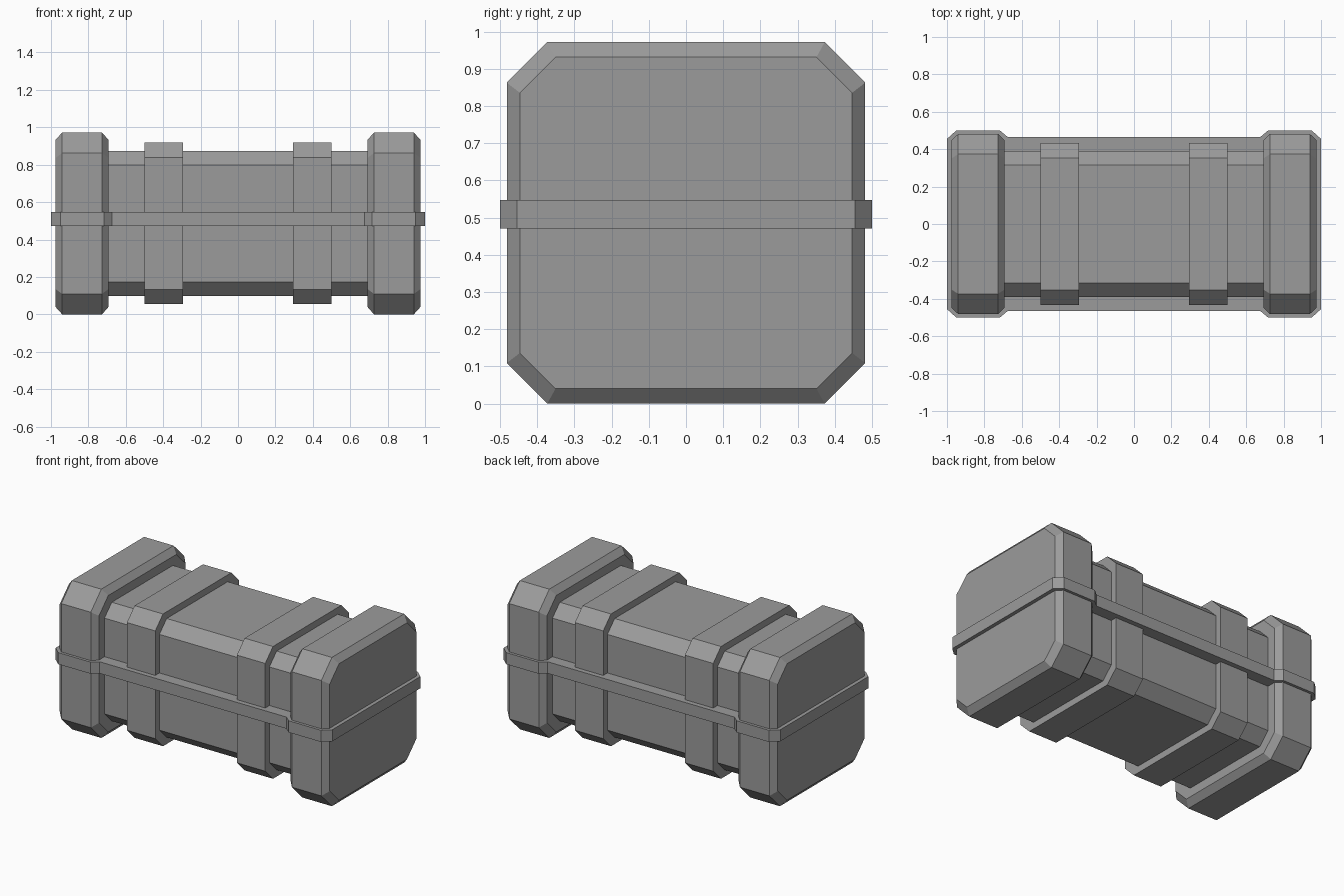
import bpy
import bmesh

cube = bpy.data.objects.get("Cube")
if cube:
    bpy.data.objects.remove(cube, do_unlink=True)

# Single material
grey = bpy.data.materials.new("mid_grey")
grey.use_nodes = True
colour = (0.33, 0.33, 0.33, 1)
grey.diffuse_color = colour
grey.node_tree.nodes["Principled BSDF"].inputs["Base Color"].default_value = colour

MID_Z = 0.486


def octagon(half_y, half_z, cut):
    """Rectangle with chamfered corners, as (y, z) points around the centre."""
    quarter = [(half_y, half_z - cut), (half_y - cut, half_z)]
    top = quarter + [(-y, z) for y, z in reversed(quarter)]
    return top + [(-y, -z) for y, z in top]


def loft(name, rings):
    """Skin a list of equal-length point rings and cap both ends."""
    bm = bmesh.new()
    loops = [[bm.verts.new(p) for p in ring] for ring in rings]
    n = len(loops[0])
    for a, b in zip(loops, loops[1:]):
        for i in range(n):
            j = (i + 1) % n
            bm.faces.new((a[i], a[j], b[j], b[i]))
    bm.faces.new(loops[0])
    bm.faces.new(loops[-1])
    bmesh.ops.recalc_face_normals(bm, faces=bm.faces)
    mesh = bpy.data.meshes.new(name)
    bm.to_mesh(mesh)
    bm.free()
    mesh.materials.append(grey)
    obj = bpy.data.objects.new(name, mesh)
    bpy.context.collection.objects.link(obj)
    return obj


def x_loft(name, sections):
    """Loft octagons along x; each section is (x, half_y, half_z, cut)."""
    return loft(name, [[(x, y, MID_Z + z) for y, z in octagon(hy, hz, c)]
                       for x, hy, hz, c in sections])


# Long chamfered body
x_loft("body", [(x, 0.39, 0.388, 0.075) for x in (-0.75, 0.75)])

for side, s in (("left", 1), ("right", -1)):
    # Raised strap around the body
    x_loft(side + "_strap", [(s * x, 0.433, 0.432, 0.08) for x in (0.295, 0.5)])
    # Bulky end cap with bevelled rims
    inner, outer = (0.447, 0.446, 0.096), (0.482, 0.486, 0.109)
    x_loft(side + "_end_cap", [(s * 0.692, *inner), (s * 0.727, *outer),
                               (s * 0.94, *outer), (s * 0.976, *inner)])

# Seam rim running around the whole case
corner = [(1.0, 0.455), (0.95, 0.5), (0.717, 0.5), (0.675, 0.465)]
half = corner + [(-x, y) for x, y in reversed(corner)]
outline = half + [(-x, -y) for x, y in half]
loft("seam_rim", [[(x, y, z) for x, y in outline] for z in (0.471, 0.547)])
